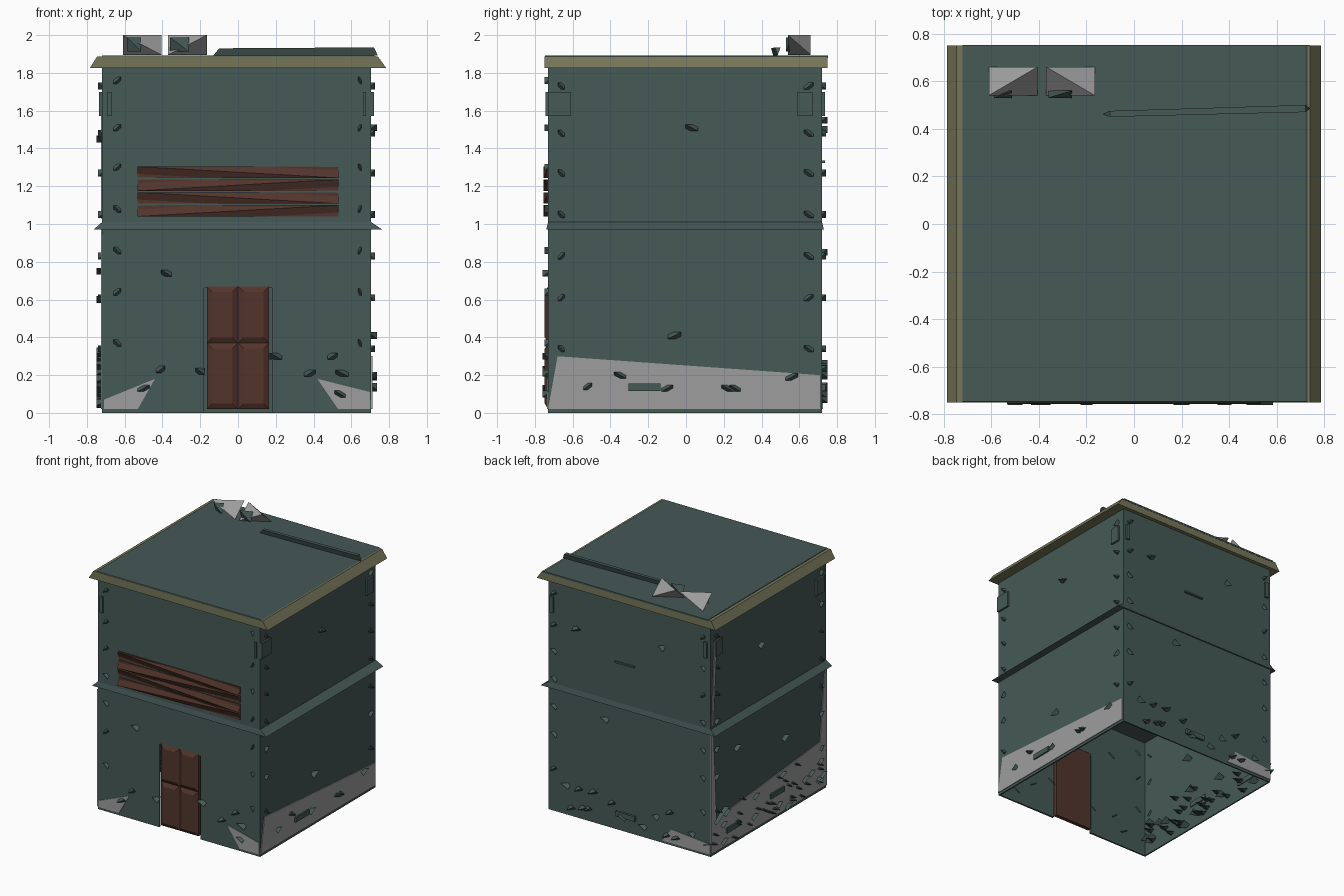
import bpy, bmesh, random
from mathutils import Vector

random.seed(4)
cube = bpy.data.objects.get("Cube")
if cube:
    bpy.data.objects.remove(cube, do_unlink=True)


def material(name, rgb):
    m = bpy.data.materials.new(name)
    m.use_nodes = True
    m.diffuse_color = (*rgb, 1)
    m.node_tree.nodes["Principled BSDF"].inputs["Base Color"].default_value = (*rgb, 1)
    return m


TEAL = material("teal_plaster", (0.060, 0.100, 0.093))
GRAY = material("gray_stone", (0.34, 0.34, 0.34))
OLIVE = material("olive_trim", (0.18, 0.18, 0.10))
BROWN = material("brown_wood", (0.085, 0.035, 0.025))


def finish(bm, name, mat, normals=True):
    if normals:
        bmesh.ops.recalc_face_normals(bm, faces=bm.faces)
    me = bpy.data.meshes.new(name)
    bm.to_mesh(me)
    bm.free()
    me.materials.append(mat)
    ob = bpy.data.objects.new(name, me)
    bpy.context.collection.objects.link(ob)
    return ob


def loft(bm, ring_a, ring_b):
    """Closed solid between two matching rings."""
    a = [bm.verts.new(p) for p in ring_a]
    b = [bm.verts.new(p) for p in ring_b]
    bm.faces.new(a)
    bm.faces.new(b[::-1])
    for i in range(len(a)):
        j = (i + 1) % len(a)
        bm.faces.new((a[i], b[i], b[j], a[j]))


def rect(x0, x1, y0, y1, z):
    return [(x0, y0, z), (x1, y0, z), (x1, y1, z), (x0, y1, z)]


def box(bm, c, s):
    x, y, z = c
    a, b, h = s[0] / 2, s[1] / 2, s[2] / 2
    loft(bm, rect(x - a, x + a, y - b, y + b, z - h), rect(x - a, x + a, y - b, y + b, z + h))


def chip(bm, c, s, flip=1):
    """Four-sided splinter spanning opposite corners of a box."""
    signs = [(1, 1, 1), (-1, -1, 1), (-1, 1, -1), (1, -1, -1)]
    v = [bm.verts.new(Vector(c) + Vector((i * flip * s[0], j * s[1], k * s[2])) / 2)
         for i, j, k in signs]
    for f in ((0, 1, 2), (0, 3, 1), (0, 2, 3), (1, 3, 2)):
        bm.faces.new([v[i] for i in f])


# Wall planes: axis normal to the wall and its outer position
X0, X1, Y0, Y1, TOP = -0.72, 0.705, -0.73, 0.72, 1.84
WALLS = {"front": (1, Y0), "back": (1, Y1), "left": (0, X1), "right": (0, X0)}


def on_wall(wall, u, z, out=0.0):
    axis, pos = WALLS[wall]
    pos += out if pos > 0 else -out
    return (u, pos, z) if axis else (pos, u, z)


def wall_size(wall, w, depth, h):
    return (w, depth, h) if WALLS[wall][0] else (depth, w, h)


# Wall shell, open below, with a doorway
bm = bmesh.new()
D, DH = 0.18, 0.66
outline = [(X0, 0), (-D, 0), (-D, DH), (D, DH), (D, 0), (X1, 0), (X1, TOP), (X0, TOP)]
front = [bm.verts.new((x, Y0, z)) for x, z in outline]
back = [bm.verts.new((x, Y1, z)) for x, z in ((X0, 0), (X1, 0), (X1, TOP), (X0, TOP))]
bm.faces.new(front)
bm.faces.new(back[::-1])
bm.faces.new((front[0], front[7], back[3], back[0]))
bm.faces.new((front[5], back[1], back[2], front[6]))
bm.faces.new((front[6], back[2], back[3], front[7]))
shell = finish(bm, "walls", TEAL)
mod = shell.modifiers.new("thickness", "SOLIDIFY")
mod.thickness = 0.015
mod.offset = -1

# Sloped ledge between the storeys
bm = bmesh.new()
loft(bm, rect(-0.765, 0.765, -0.74, 0.73, 0.97), rect(X0, X1, Y0, Y1, 1.01))
finish(bm, "middle_ledge", TEAL)

# Flared cornice and roof sheet
bm = bmesh.new()
loft(bm, rect(-0.785, 0.785, -0.75, 0.75, 1.825), rect(-0.745, 0.74, -0.75, 0.75, 1.888))
finish(bm, "cornice", OLIVE)
bm = bmesh.new()
loft(bm, rect(-0.72, 0.74, -0.75, 0.752, 1.88), rect(-0.72, 0.72, -0.745, 0.752, 1.893))
finish(bm, "roof", TEAL)

# Wedge-shaped beam lying on the roof
bm = bmesh.new()
loft(bm, [(-0.1, 0.45, 1.93), (-0.1, 0.475, 1.93), (-0.13, 0.462, 1.892)],
     [(0.72, 0.47, 1.935), (0.72, 0.5, 1.935), (0.74, 0.485, 1.892)])
finish(bm, "roof_beam", TEAL)

# Roof rubble
bm = bmesh.new()
for x, flip in ((-0.507, 1), (-0.267, -1)):
    chip(bm, (x, 0.6, 1.948), (0.205, 0.12, 0.104), flip)
finish(bm, "roof_stones", GRAY)
bm = bmesh.new()
for x, w in ((-0.55, 0.075), (-0.31, 0.1)):
    chip(bm, (x, 0.545, 1.95), (w, 0.03, 0.075))
finish(bm, "roof_stone_chips", TEAL)

# Double door with four bevelled panels
bm = bmesh.new()
box(bm, (0, -0.715, 0.345), (0.33, 0.03, 0.65))
for x0, x1 in ((-0.165, 0), (0, 0.165)):
    for z0, z1 in ((0.02, 0.37), (0.37, 0.67)):
        def panel(m, y):
            return [(x0 + m, y, z0 + m), (x1 - m, y, z0 + m), (x1 - m, y, z1 - m), (x0 + m, y, z1 - m)]
        loft(bm, panel(0, -0.73), panel(0.03, -0.748))
finish(bm, "door", BROWN)

# Splintered boards over the window
bm = bmesh.new()
for i in range(4):
    z = 1.07 + i * 0.068
    box(bm, (0, -0.73, z), (1.065, 0.014, 0.058))
    chip(bm, (0, -0.741, z), (1.065, 0.028, 0.06), 1 if i % 2 else -1)
finish(bm, "window_boards", BROWN)

# Exposed stone where the plaster has fallen
PATCHES = [
    ("left", [(-0.73, 0.02), (-0.68, 0.30), (0.71, 0.20), (0.71, 0.02)]),
    ("right", [(-0.73, 0.02), (-0.73, 0.40), (0.72, 0.27), (0.72, 0.02)]),
    ("right", [(-0.73, 0.35), (-0.73, 0.95), (-0.70, 0.90), (-0.64, 0.35)]),
    ("right", [(0.72, 0.25), (0.72, 1.0), (0.69, 0.95), (0.65, 0.25)]),
    ("right", [(0.71, 1.03), (0.68, 1.70), (0.65, 1.65), (0.69, 1.03)]),
    ("front", [(0.42, 0.18), (0.70, 0.11), (0.70, 0.02), (0.53, 0.02)]),
    ("front", [(-0.44, 0.18), (-0.71, 0.07), (-0.71, 0.02), (-0.53, 0.02)]),
    ("back", [(-0.38, 0.13), (-0.72, 0.10), (-0.72, 0.02), (-0.30, 0.02)]),
]
bm = bmesh.new()
for wall, pts in PATCHES:
    loft(bm, [on_wall(wall, u, z, -0.002) for u, z in pts],
         [on_wall(wall, u, z, 0.006) for u, z in pts])
finish(bm, "bare_stone", GRAY)

# Loose bricks: two columns near each wall's corners, then scattered ones
HEIGHTS = (0.34, 0.61, 0.83, 1.05, 1.27, 1.48, 1.73)
EXTRAS = {
    "front": [(-0.38, 0.74), (-0.41, 0.23), (-0.2, 0.22), (-0.5, 0.13), (0.2, 0.3),
              (0.5, 0.3), (0.38, 0.21), (0.55, 0.21), (0.54, 0.1)],
    "left": [(0.03, 1.51), (-0.06, 0.41), (-0.52, 0.14), (-0.35, 0.2), (-0.1, 0.13),
             (0.22, 0.13), (0.26, 0.13), (0.56, 0.19)],
    "back": [(0.45, 1.5), (-0.3, 1.55), (0.2, 0.85)]
            + [(random.uniform(-0.65, 0.65), random.uniform(0.05, 0.28)) for _ in range(14)],
    "right": [(0.1, 1.45), (-0.2, 0.6), (0.4, 0.75)]
             + [(random.uniform(-0.7, 0.7), random.uniform(0.04, 0.33)) for _ in range(45)],
}
for wall, extras in EXTRAS.items():
    bm = bmesh.new()
    for u, w in ((-0.66, 0.035), (0.65, 0.048)):
        for z in HEIGHTS:
            if wall == "front":
                u, w, z = (-0.64, 0.04, z + 0.03) if u < 0 else (0.645, 0.02, z + 0.03)
            chip(bm, on_wall(wall, u, z), wall_size(wall, w, 0.04, 0.036), random.choice((1, -1)))
    for u, z in extras:
        depth = 0.09 if wall == "right" else 0.05
        chip(bm, on_wall(wall, u, z, 0.02 - depth / 2 + 0.01),
             wall_size(wall, random.uniform(0.045, 0.07), depth, 0.035), random.choice((1, -1)))
    finish(bm, wall + "_loose_bricks", TEAL)

# Flat corner blocks and single whole bricks
bm = bmesh.new()
for wall, u, w in (("left", 0.63, 0.08), ("right", 0.63, 0.08), ("left", -0.67, 0.12),
                   ("right", -0.64, 0.1), ("front", -0.68, 0.025), ("front", 0.67, 0.015),
                   ("back", -0.68, 0.03), ("back", 0.67, 0.03)):
    box(bm, on_wall(wall, u, 1.635), wall_size(wall, w, 0.03, 0.125))
for wall, u, z in (("left", -0.22, 0.135), ("back", 0.02, 0.13), ("right", 0.45, 0.14),
                   ("right", -0.1, 0.2)):
    box(bm, on_wall(wall, u, z), wall_size(wall, 0.17, 0.035, 0.04))
box(bm, on_wall("back", 0.03, 1.33), wall_size("back", 0.17, 0.03, 0.012))
finish(bm, "corner_blocks", TEAL)
